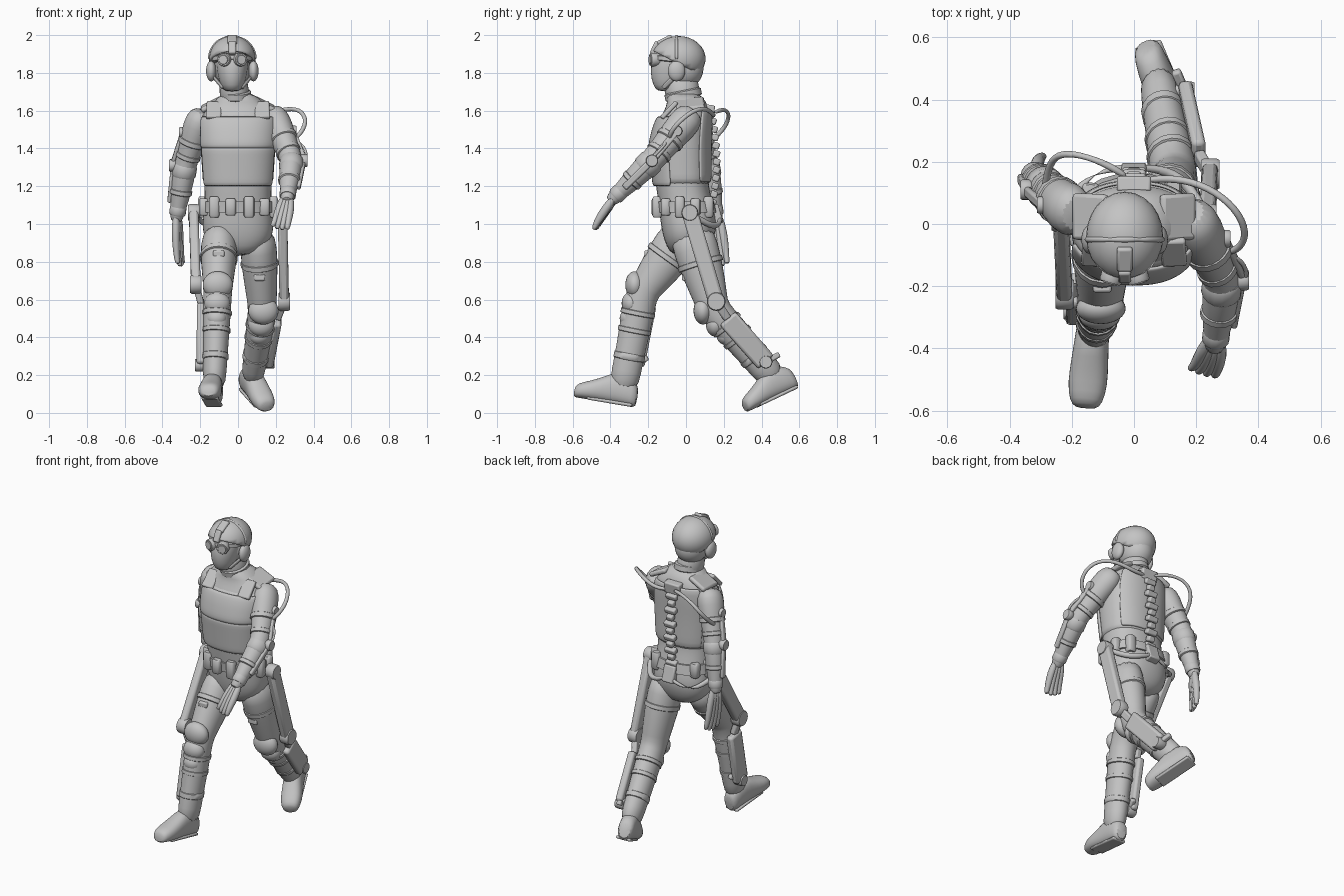
import bpy, bmesh
from math import cos, sin, pi, radians, copysign
from mathutils import Vector, Matrix

default_cube = bpy.data.objects.get("Cube")
if default_cube:
    bpy.data.objects.remove(default_cube, do_unlink=True)
grey = bpy.data.materials.new("plain_grey")
grey.use_nodes = True
grey.diffuse_color = (.55, .55, .55, 1)
grey.node_tree.nodes["Principled BSDF"].inputs["Base Color"].default_value = grey.diffuse_color

def finish(name, bm, level=0, thickness=0, bevel=0):
    bmesh.ops.recalc_face_normals(bm, faces=bm.faces)
    mesh = bpy.data.meshes.new(name)
    bm.to_mesh(mesh)
    bm.free()
    mesh.materials.append(grey)
    obj = bpy.data.objects.new(name, mesh)
    bpy.context.scene.collection.objects.link(obj)
    bpy.ops.object.select_all(action='DESELECT')
    obj.select_set(True)
    bpy.context.view_layer.objects.active = obj
    bpy.ops.object.shade_smooth_by_angle(angle=radians(50))
    if thickness:
        solid = obj.modifiers.new("thickness", 'SOLIDIFY')
        solid.thickness, solid.offset = thickness, 0
    if bevel:
        edge = obj.modifiers.new("soft_edges", 'BEVEL')
        edge.width, edge.segments = bevel, 2
    if level:
        smooth = obj.modifiers.new("smooth", 'SUBSURF')
        smooth.levels = smooth.render_levels = level

def frame(direction):
    t = direction.normalized()
    side = Vector((0, 1, 0)) if abs(t.x) > .9 else Vector((1, 0, 0))
    side = (side - t * side.dot(t)).normalized()
    return side, t.cross(side), t

# Skin elliptical rings given as (centre, half width, half depth)
def loft(name, rings, axis=None, arc=None, power=1, sides=16, level=1, thickness=0):
    bm = bmesh.new()
    centres = [Vector(r[0]) for r in rings]
    start, end = arc or (0, 360)
    count = sides + 1 if arc else sides
    loops = []
    for i, (_, a, b) in enumerate(rings):
        ahead = centres[min(i + 1, len(rings) - 1)] - centres[max(i - 1, 0)]
        u, v, _ = frame(axis or ahead)
        loop = []
        for k in range(count):
            angle = radians(start + (end - start) * k / sides)
            c, s = (copysign(abs(f) ** power, f) for f in (cos(angle), sin(angle)))
            loop.append(bm.verts.new(centres[i] + u * a * c + v * b * s))
        loops.append(loop)
    for low, high in zip(loops, loops[1:]):
        for k in range(sides):
            n = (k + 1) % count
            bm.faces.new((low[k], low[n], high[n], high[k]))
    if not arc:
        bm.faces.new(loops[0][::-1])
        bm.faces.new(loops[-1])
    finish(name, bm, level, thickness)

def tube(name, points, radius=.013):
    loft(name, [(p, radius, radius) for p in points], sides=8, level=2)

def band(name, centre, axis, a, b, height=.03):
    axis = Vector(axis).normalized()
    loft(name, [(Vector(centre) + axis * height * h, a * s, b * s) for h, s in
                ((-.5, .9), (-.35, 1), (.35, 1), (.5, .9))], axis=axis, level=0)

def disc(name, centre, axis, radius, depth):
    band(name, centre, axis, radius, radius, depth)

def beam(name, start, end, width, depth, bevel=.008):
    p, q = Vector(start), Vector(end)
    bm = bmesh.new()
    bmesh.ops.create_cube(bm, size=1)
    turn = Matrix(frame(q - p)).transposed().to_4x4()
    size = Matrix.Diagonal((width, depth, (q - p).length, 1))
    bm.transform(Matrix.Translation((p + q) / 2) @ turn @ size)
    finish(name, bm, bevel=bevel)

def ball(name, centre, radii, cut=None):
    bm = bmesh.new()
    bmesh.ops.create_uvsphere(bm, u_segments=24, v_segments=16, radius=1)
    bm.transform(Matrix.Translation(centre) @ Matrix.Diagonal((*radii, 1)))
    if cut:
        bmesh.ops.bisect_plane(bm, geom=bm.verts[:] + bm.edges[:] + bm.faces[:],
                               plane_co=cut[0], plane_no=cut[1], clear_inner=True)
    finish(name, bm, thickness=.014 if cut else 0)

# Torso profile: height, depth position, half width, half depth
TORSO = [(.83, .01, .08, .08), (.9, .015, .18, .13), (1, .015, .19, .15), (1.1, 0, .178, .145),
         (1.2, -.02, .178, .14), (1.42, -.03, .193, .15), (1.52, -.015, .195, .14),
         (1.6, .005, .187, .122), (1.65, .008, .13, .1), (1.7, -.02, .075, .09)]

def torso_part(name, bottom, top, grow=0, arc=None, steps=5, thickness=0, level=1):
    rings = []
    for i in range(steps + 1):
        z = bottom + (top - bottom) * i / steps
        low, high = next(pair for pair in zip(TORSO, TORSO[1:]) if z <= pair[1][0] + .001)
        f = (z - low[0]) / (high[0] - low[0])
        y, a, b = (p + (q - p) * f for p, q in zip(low[1:], high[1:]))
        rings.append(((0, y, z), a + grow, b + grow))
    loft(name, rings, Vector((0, 0, 1)), arc, .85, 24, level, thickness)

torso_part("body", .83, 1.7, steps=16)
torso_part("vest", 1.19, 1.6, .008, steps=8)
torso_part("abdomen_plate", 1.2, 1.41, .01, (200, 340), thickness=.014)
torso_part("chest_plate", 1.4, 1.57, .013, (200, 340), thickness=.016)
torso_part("back_plate", 1.22, 1.61, .009, (35, 145), thickness=.014)
torso_part("belt", 1.06, 1.12, .01, steps=2, level=0)
for side in (-1, 1):
    beam("shoulder_strap", (side * .085, .02, 1.66), (side * .195, .025, 1.605), .03, .15, .012)
    beam("front_strap", (side * .13, -.13, 1.56), (side * .125, -.05, 1.645), .08, .025)
for i, degrees in enumerate(range(-222, 60, 30)):
    x, y, tall = .188 * cos(radians(degrees)), .16 * sin(radians(degrees)), .045 + .01 * (i % 2)
    loft("belt_pouch", [((x, y, 1.09 + tall * h), .028 * s, .026 * s) for h, s in
                        ((-1, .75), (-.8, 1), (.8, 1), (1, .75))], power=.6, level=0)

# Spine unit with vertebrae
for i in range(11):
    z, y = 1.12 + i * .043, .125 + .02 * sin(i / 10 * pi)
    beam("vertebra", (0, y, z), (0, y + .035, z - .012), .075 - .03 * (i % 2), .035)
beam("spine_top_block", (0, .12, 1.56), (0, .13, 1.63), .11, .05)
beam("spine_base_block", (0, .145, 1.1), (0, .175, 1), .08, .05)

# Head, goggles and helmet
HEAD = Vector((-.03, -.04, 1.87))
def head_point(x, y, z):
    return HEAD + Vector((x, y, z))
loft("neck", [((-.01, -.01, 1.62), .085, .09), ((-.02, -.02, 1.7), .078, .095), ((-.03, -.03, 1.8), .078, .09)])
loft("masked_face", [(head_point(0, y, z), a, b) for y, z, a, b in
                     ((-.06, -.17, .04, .05), (-.055, -.14, .064, .08), (-.045, -.07, .082, .108),
                      (-.03, 0, .09, .113), (-.01, .07, .08, .1))], axis=Vector((0, 0, 1)))
ball("head_back", head_point(0, .02, -.05), (.098, .112, .105))
ball("helmet", head_point(0, 0, .005), (.117, .137, .113), (head_point(0, 0, -.02), Vector((0, .5, 1))))
band("collar", (-.012, -.015, 1.685), (0, -.2, 1), .082, .098, .045)
beam("helmet_mount", head_point(0, -.11, .085), head_point(0, -.035, .123), .05, .026)
beam("helmet_mount_front", head_point(0, -.14, .03), head_point(0, -.11, .095), .04, .028)
tube("headset_band", [head_point(.122 * cos(pi * i / 12), -.01, .123 * sin(pi * i / 12)) for i in range(13)], .01)
band("goggle_strap", head_point(0, -.01, 0), (0, .1, 1), .112, .13)
for side in (-1, 1):
    disc("goggle_lens", head_point(side * .04, -.125, 0), (side * .3, -1, 0), .036, .05)
    disc("goggle_rim", head_point(side * .045, -.14, 0), (side * .3, -1, 0), .026, .025)
    ball("ear_cup", head_point(side * .112, -.01, -.06), (.027, .046, .055))
    beam("chin_strap", head_point(side * .1, -.02, -.09), head_point(side * .05, -.08, -.15), .014, .025)

def path(points, t):
    i = min(int(t), 1)
    return points[i].lerp(points[i + 1], t - i)

# A three-point limb with straps, each listed as (name, position, half width, half depth, height)
def limb(label, part, points, profile, straps):
    loft(label + part, [(path(points, t), a, b) for t, a, b in profile])
    for name, t, a, b, height in straps:
        band(label + name, path(points, t), path(points, t + .05) - path(points, t - .05), a, b, height)

def arm(label, side, points, across, tip):
    p = [Vector(q) for q in points]
    limb(label, "_arm", p, [(-.18, .045, .055), (0, .08, .09), (.35, .077, .08), (.75, .062, .068), (1, .06, .064),
                            (1.25, .062, .066), (1.6, .052, .052), (1.9, .038, .04), (2.08, .032, .034)],
         (("_sleeve_cuff", .5, .077, .079, .035), ("_elbow_strap", .8, .067, .071, .03),
          ("_elbow_pad", 1.1, .065, .069, .07), ("_forearm_strap", 1.5, .06, .06, .03),
          ("_glove_cuff", 1.85, .044, .045, .05)))
    # Outer brace and joints
    out = Vector((side * .07, 0, 0))
    beam(label + "_upper_arm_brace", path(p, .3) + out, path(p, .92) + out, .022, .035)
    beam(label + "_forearm_brace", path(p, 1.08) + out * .9, path(p, 1.7) + out * .75, .022, .035)
    disc(label + "_elbow_joint", p[1] + out * .95, (1, 0, 0), .033, .035)
    disc(label + "_shoulder_joint", path(p, .3) + out, (1, 0, 0), .028, .035)
    # Palm, fingers and thumb
    wrist, tip, across = p[2], Vector(tip), Vector(across).normalized()
    bend = (wrist - p[1]).normalized() * .025
    knuckle = wrist.lerp(tip, .5) + bend
    for k in range(4):
        spread = across * (k - 1.5) * .023
        end = tip + spread * 1.2 - (tip - wrist) * .06 * abs(k - 1.5)
        loft(label + "_finger", [(wrist - bend + spread * .5, .022, .022), (wrist.lerp(knuckle, .5) + spread * .9, .024, .026),
                                 (knuckle + spread, .02, .022), (knuckle.lerp(tip, .5) + spread * 1.15 + bend * .5, .015, .015),
                                 (end, .013, .013)], sides=8)
    thumb = wrist.lerp(knuckle, .25) - across * .022
    loft(label + "_thumb", [(thumb + across * .02, .022, .022), (thumb.lerp(tip, .25) - across * .025, .018, .018),
                            (thumb.lerp(tip, .55) - across * .027, .012, .012)], sides=8)

arm("left", 1, [(.195, .01, 1.56), (.285, -.18, 1.335), (.26, -.39, 1.13)], (-1, .3, .2), (.215, -.48, .965))
arm("right", -1, [(-.2, .04, 1.56), (-.28, .11, 1.31), (-.325, .16, 1.03)], (.35, 1, 0), (-.3, .18, .765))

def leg(label, side, points, heel, toe):
    p = [Vector(q) for q in points]
    limb(label, "_leg", p, [(-.1, .085, .115), (.15, .102, .125), (.5, .094, .112), (.85, .08, .092), (1, .077, .085),
                            (1.3, .074, .088), (1.6, .068, .08), (1.9, .064, .08), (2.1, .058, .077)],
         (("_thigh_strap", .36, .1, .122, .035), ("_knee_strap", 1.22, .079, .092, .03),
          ("_calf_strap", 1.42, .075, .088, .03), ("_boot_cuff", 1.72, .07, .083, .04)))
    # Layered knee pad and strap buckle on the front
    shin = (p[2] - p[1]).normalized()
    front = frame(shin)[1] * copysign(1, -frame(shin)[1].y)
    for drop, push, size in ((-.04, .045, .08), (.06, .045, .068), (.14, .04, .055)):
        ball(label + "_knee_pad", p[1] + shin * drop + front * push, (size, .05, size * .9))
    buckle, half = path(p, .36) + front * .11, Vector((.03, 0, 0))
    beam(label + "_strap_buckle", buckle - half, buckle + half, .03, .035)
    # Boot built along its sole
    h, t = Vector(heel), Vector(toe)
    up = frame(t - h)[1]
    loft(label + "_boot", [(h.lerp(t, f) + up * b, a, b) for f, a, b in
                           ((-.03, .035, .05), (.04, .05, .068), (.35, .056, .09), (.55, .06, .07),
                            (.8, .066, .05), (.98, .054, .04), (1.04, .035, .028))], axis=t - h, power=.85)
    beam(label + "_sole", h.lerp(t, .03) + up * .008, h.lerp(t, .8) + up * .008, .09, .018)
    # Outer frame from hip to ankle
    hip, knee = Vector((side * .235, .02, 1.06)), p[1] + Vector((side * .115, .01, .05))
    calf, ankle = path(p, 1.12) + Vector((side * .085, .035, 0)), path(p, 1.82) + Vector((side * .075, .035, 0))
    beam(label + "_thigh_bar", hip, knee, .05, .085, .014)
    beam(label + "_knee_link", knee, calf, .035, .045)
    beam(label + "_shin_panel", calf, ankle, .045, .11, .014)
    beam(label + "_ankle_bracket", ankle, ankle + Vector((-side * .03, .07, .04)), .03, .03)
    for name, spot, radius in (("_hip_joint", hip, .045), ("_knee_joint", knee, .05), ("_ankle_joint", ankle, .035)):
        disc(label + name, spot, (1, 0, 0), radius, .06)
    tube(label + "_hip_yoke", [(0, .18, 1.04), (side * .08, .18, 1), (side * .17, .14, .98), hip], .018)

leg("right", -1, [(-.098, -.02, .93), (-.108, -.235, .63), (-.125, -.325, .17)], (-.125, -.275, .03), (-.155, -.585, .082))
leg("left", 1, [(.105, .035, .93), (.13, .15, .54), (.08, .44, .21)], (.04, .59, .13), (.15, .332, .008))

# Cables from the spine to the arms
tube("left_arm_cable", [(.03, .14, 1.58), (.13, .15, 1.57), (.24, .12, 1.61), (.33, .05, 1.61),
                        (.365, -.03, 1.55), (.34, -.08, 1.49), (.3, -.09, 1.45)])
tube("right_arm_cable", [(-.02, .15, 1.59), (-.1, .2, 1.61), (-.2, .23, 1.59), (-.26, .22, 1.53),
                         (-.28, .16, 1.46), (-.29, .09, 1.41)])
tube("left_elbow_cable", [(.31, -.1, 1.44), (.35, -.12, 1.41), (.37, -.17, 1.36), (.33, -.21, 1.31)], .008)
